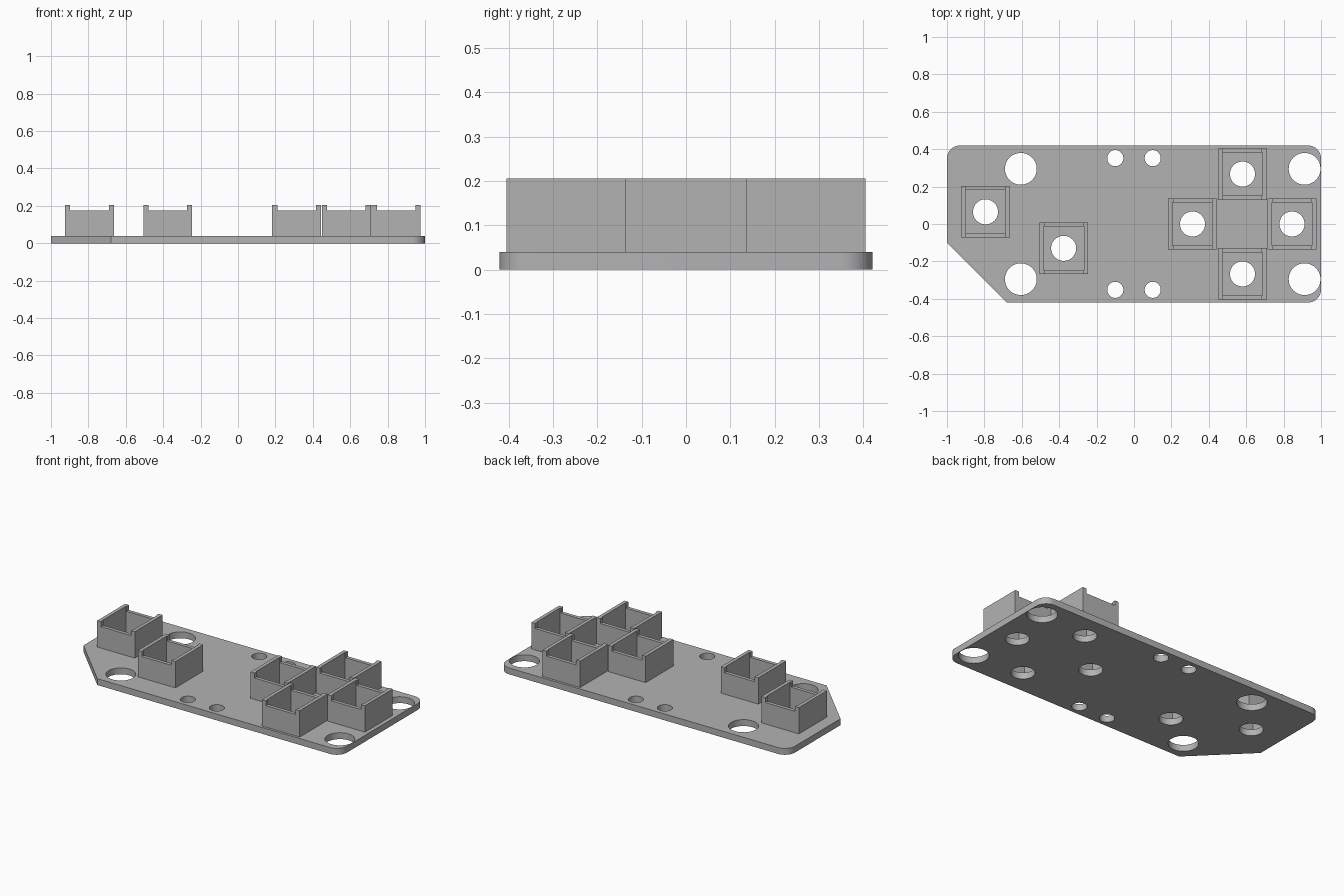
import bpy, bmesh
from math import cos, sin, pi, radians

cube = bpy.data.objects.get("Cube")
if cube:
    bpy.data.objects.remove(cube, do_unlink=True)

PLATE_Z, RIM_Z, SILL_Z = 0.04, 0.205, 0.174
W, D, WALL, POST = 0.26, 0.275, 0.022, 0.027

# Single matte grey
grey = bpy.data.materials.new("grey plastic")
grey.use_nodes = True
colour = (0.45, 0.45, 0.45, 1)
grey.diffuse_color = colour
grey.node_tree.nodes["Principled BSDF"].inputs["Base Color"].default_value = colour


def arc(cx, cy, r, start, end, n):
    return [(cx + r * cos(start + (end - start) * i / n),
             cy + r * sin(start + (end - start) * i / n)) for i in range(n + 1)]


def circle(cx, cy, r, n=48):
    return arc(cx, cy, r, 0, 2 * pi, n)[:-1]


def rect(w, d):
    return [(-w / 2, -d / 2), (w / 2, -d / 2), (w / 2, d / 2), (-w / 2, d / 2)]


def evaluated_mesh(obj):
    deps = bpy.context.evaluated_depsgraph_get()
    return bpy.data.meshes.new_from_object(obj.evaluated_get(deps))


def extrude_outlines(name, outlines, z0, z1):
    """Solid from an outer outline and hole outlines."""
    curve = bpy.data.curves.new(name, "CURVE")
    curve.dimensions, curve.fill_mode = "2D", "BOTH"
    curve.extrude = (z1 - z0) / 2
    for pts in outlines:
        spline = curve.splines.new("POLY")
        spline.points.add(len(pts) - 1)
        for p, (x, y) in zip(spline.points, pts):
            p.co = (x, y, 0, 1)
        spline.use_cyclic_u = True
    temp = bpy.data.objects.new(name, curve)
    bpy.context.collection.objects.link(temp)
    mesh = evaluated_mesh(temp)
    bpy.data.objects.remove(temp, do_unlink=True)
    bm = bmesh.new()
    bm.from_mesh(mesh)
    bmesh.ops.remove_doubles(bm, verts=bm.verts, dist=0.0001)
    bmesh.ops.translate(bm, verts=bm.verts, vec=(0, 0, (z0 + z1) / 2))
    bmesh.ops.recalc_face_normals(bm, faces=bm.faces)
    bm.to_mesh(mesh)
    bm.free()
    mesh.materials.clear()
    mesh.materials.append(grey)
    obj = bpy.data.objects.new(name, mesh)
    bpy.context.collection.objects.link(obj)
    return obj


holders = {"left_button": (0.845, 0), "right_button": (0.313, 0),
           "back_button": (0.58, 0.267), "front_button": (0.58, -0.267),
           "outer_action": (-0.794, 0.065), "inner_action": (-0.376, -0.13)}

# Base plate: rounded corners, one clipped corner, drilled holes
X, Y, R = 1.0, 0.42, 0.07
outline = [(-X, -0.1), (-0.68, -Y)]
outline += arc(X - R, R - Y, R, -pi / 2, 0, 12)
outline += arc(X - R, Y - R, R, 0, pi / 2, 12)
outline += arc(R - X, Y - R, R, pi / 2, pi, 12)
holes = [circle(x, y, 0.067) for x, y in holders.values()]
for side in (-1, 1):
    holes += [circle(x, side * 0.295, 0.085) for x in (-0.605, 0.912)]
    holes += [circle(x, side * 0.352, 0.043) for x in (-0.1, 0.1)]
plate = extrude_outlines("base_plate", [outline] + holes, 0, PLATE_Z)
bpy.context.view_layer.objects.active = plate
plate.select_set(True)
bpy.ops.object.shade_smooth_by_angle(angle=radians(30))
plate.select_set(False)

# Button holder: square tube with the front and back rims notched
pattern = extrude_outlines("holder_pattern",
                           [rect(W, D), rect(W - 2 * WALL, D - 2 * WALL)],
                           PLATE_Z, RIM_Z)
bpy.ops.mesh.primitive_cube_add(size=1, location=(0, 0, SILL_Z + 0.05))
cutter = bpy.context.object
cutter.name = "rim_notch_cutter"
cutter.scale = (W - 2 * POST, D * 2, 0.1)
cutter.hide_render = True
notch = pattern.modifiers.new("rim notch", "BOOLEAN")
notch.operation, notch.object, notch.solver = "DIFFERENCE", cutter, "EXACT"
bpy.context.view_layer.update()
holder_mesh = evaluated_mesh(pattern)
for helper in (pattern, cutter):
    bpy.data.objects.remove(helper, do_unlink=True)
for poly in holder_mesh.polygons:
    poly.use_smooth = False

for name, (x, y) in holders.items():
    holder = bpy.data.objects.new(name + "_holder", holder_mesh)
    holder.location = (x, y, 0)
    bpy.context.collection.objects.link(holder)
